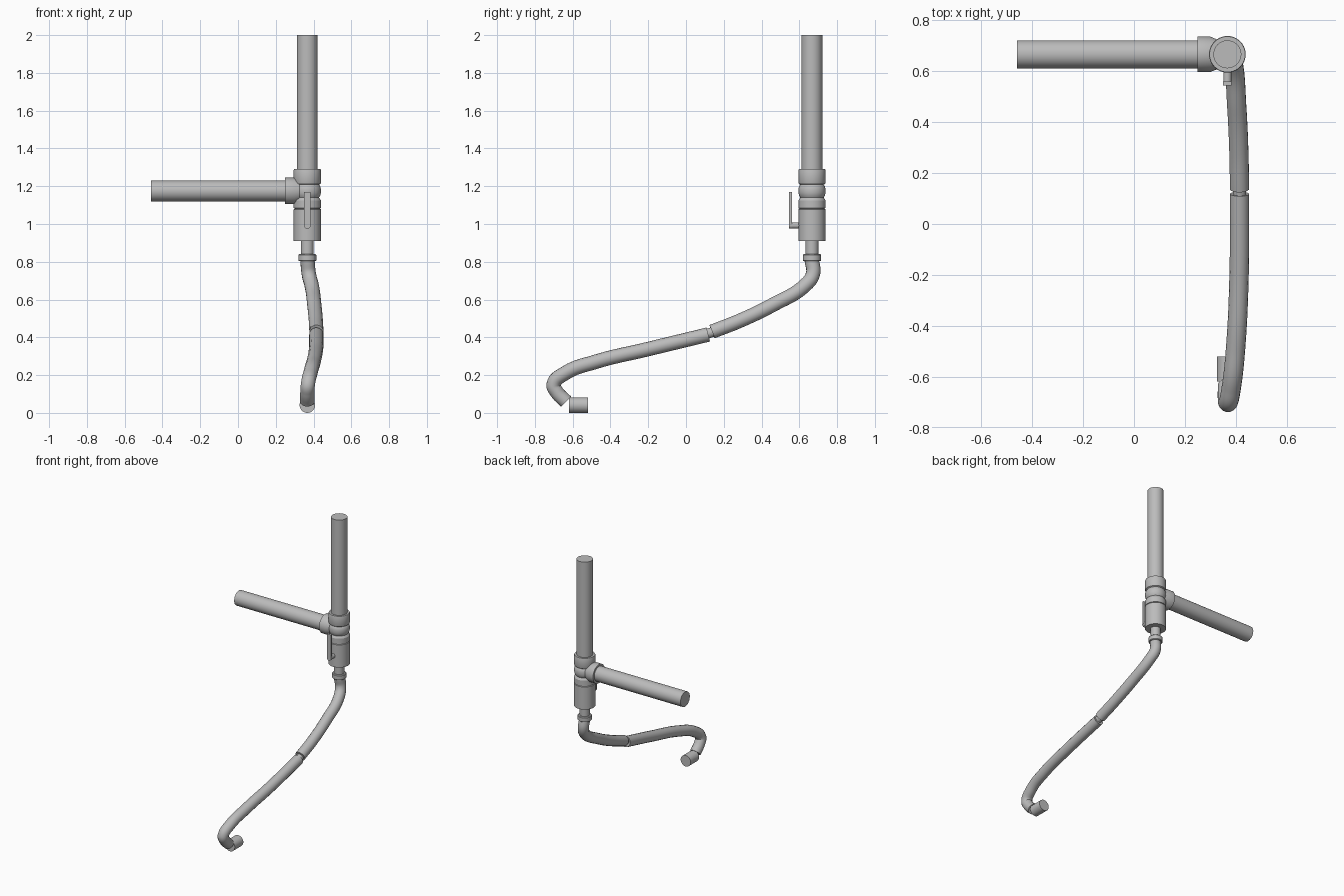
import bpy
from math import pi
from mathutils import Matrix, Vector

cube = bpy.data.objects.get("Cube")
if cube:
    bpy.data.objects.remove(cube, do_unlink=True)

grey = bpy.data.materials.new("plain_grey")
GREY = (0.5, 0.5, 0.5, 1)
grey.diffuse_color = GREY
grey.use_nodes = True
grey.node_tree.nodes["Principled BSDF"].inputs["Base Color"].default_value = GREY

AX, AY = 0.367, 0.667      # axis of the standing pipe
BRANCH_Z = 1.175
SIDES = 40


def finish(obj):
    obj.data.materials.clear()
    obj.data.materials.append(grey)
    bpy.ops.object.select_all(action='DESELECT')
    obj.select_set(True)
    bpy.context.view_layer.objects.active = obj
    bpy.ops.object.shade_smooth_by_angle(angle=pi / 6)
    return obj


def lathe(name, profile, origin, direction=(0, 0, 1)):
    """Closed solid turned from (radius, distance) pairs along a direction."""
    turn = Vector((0, 0, 1)).rotation_difference(Vector(direction)).to_matrix().to_4x4()
    place = Matrix.Translation(origin) @ turn
    verts, faces = [], []
    for r, d in profile:
        for i in range(SIDES):
            spin = Matrix.Rotation(2 * pi * i / SIDES, 4, 'Z')
            verts.append(place @ spin @ Vector((r, 0, d)))
    for k in range(len(profile) - 1):
        for i in range(SIDES):
            j = (i + 1) % SIDES
            a, b = k * SIDES, (k + 1) * SIDES
            faces.append((a + i, a + j, b + j, b + i))
    faces.append(tuple(reversed(range(SIDES))))
    faces.append(tuple(range(len(verts) - SIDES, len(verts))))
    mesh = bpy.data.meshes.new(name)
    mesh.from_pydata(verts, [], faces)
    obj = bpy.data.objects.new(name, mesh)
    bpy.context.collection.objects.link(obj)
    return finish(obj)


def rod(name, r, length, origin, direction=(0, 0, 1)):
    return lathe(name, [(r, 0), (r, length)], origin, direction)


def hose(name, points, r):
    """Round tube swept along a smooth path."""
    curve = bpy.data.curves.new(name, 'CURVE')
    curve.dimensions = '3D'
    curve.bevel_depth = r
    curve.bevel_resolution = 6
    curve.resolution_u = 12
    curve.use_fill_caps = True
    spline = curve.splines.new('BEZIER')
    spline.bezier_points.add(len(points) - 1)
    for bp, p in zip(spline.bezier_points, points):
        bp.co = p
        bp.handle_left_type = bp.handle_right_type = 'AUTO'
    obj = bpy.data.objects.new(name, curve)
    bpy.context.collection.objects.link(obj)
    bpy.ops.object.select_all(action='DESELECT')
    obj.select_set(True)
    bpy.context.view_layer.objects.active = obj
    bpy.ops.object.convert(target='MESH')
    return finish(bpy.context.view_layer.objects.active)


# Straight pipes
rod("upright_pipe", 0.055, 0.75, (AX, AY, 1.25))
rod("branch_pipe", 0.055, 0.74, (0.28, AY, BRANCH_Z), (-1, 0, 0))

# Valve body with grooved rings
lathe("valve_body", [
    (0.072, 0.91), (0.072, 1.078), (0.066, 1.08), (0.066, 1.082),
    (0.072, 1.084), (0.072, 1.125), (0.062, 1.14), (0.068, 1.15),
    (0.072, 1.165), (0.072, 1.185), (0.068, 1.2), (0.062, 1.208),
    (0.07, 1.213), (0.072, 1.218), (0.072, 1.285), (0.07, 1.29)],
    (AX, AY, 0))

# Branch collar, tapering into the body
lathe("branch_collar", [(0.045, 0), (0.05, 0.02), (0.07, 0.068), (0.07, 0.117)],
      (AX, AY, BRANCH_Z), (-1, 0, 0))

# Outlet below the valve
rod("outlet_neck", 0.034, 0.12, (AX, AY, 0.82))
lathe("outlet_ring", [(0.044, 0.803), (0.048, 0.807), (0.048, 0.836), (0.044, 0.84)],
      (AX, AY, 0))

# Lever handle with rounded lower end
rod("lever_stem", 0.016, 0.07, (AX, 0.615, 0.992), (0, -1, 0))
rod("lever_hub", 0.017, 0.016, (AX, 0.561, 0.992), (0, -1, 0))
bpy.ops.mesh.primitive_cube_add(size=1, location=(AX, 0.553, 1.081))
lever = bpy.context.object
lever.name = "lever_handle"
lever.scale = (0.033, 0.016, 0.178)
finish(lever)

# Two hose lengths joined by a thin coupling
hose("upper_hose", [
    (0.367, 0.665, 0.815), (0.375, 0.672, 0.735), (0.39, 0.63, 0.675),
    (0.404, 0.46, 0.572), (0.412, 0.29, 0.49), (0.415, 0.138, 0.43)], 0.038)
rod("hose_coupling", 0.026, 0.06, (0.415, 0.155, 0.432), (0, -0.95, -0.3))
hose("lower_hose", [
    (0.415, 0.118, 0.415), (0.413, -0.2, 0.338), (0.4, -0.48, 0.27),
    (0.383, -0.64, 0.21), (0.37, -0.701, 0.15), (0.367, -0.684, 0.11),
    (0.367, -0.635, 0.06)], 0.038)

# Outlet cap at the hose end
rod("hose_end_cap", 0.041, 0.1, (AX, -0.62, 0.041), (0, 1, 0))
